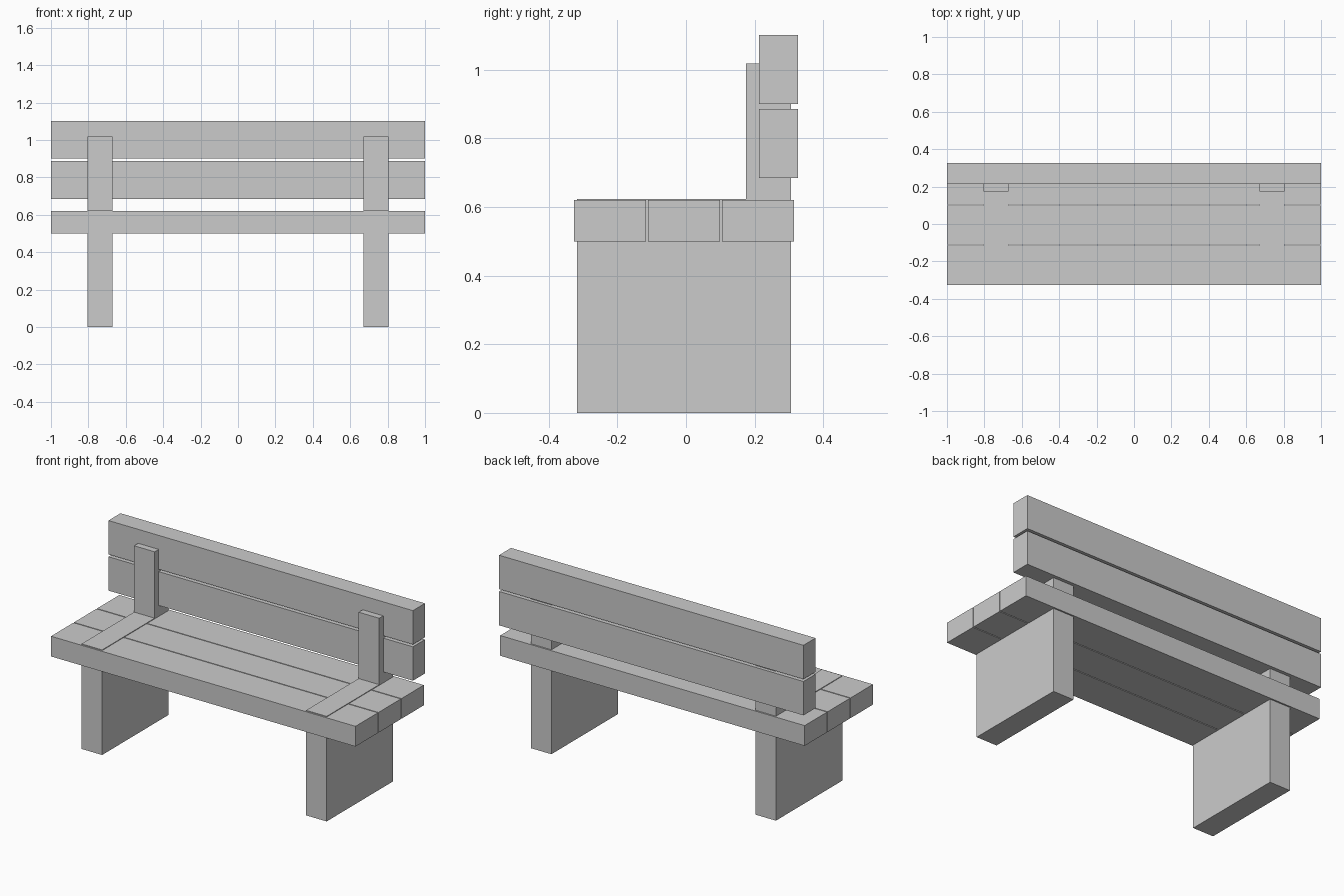
import bpy, bmesh

if "Cube" in bpy.data.objects:
    bpy.data.objects.remove(bpy.data.objects["Cube"])


def extrude_profile(name, yz, x0, x1):
    """Extrude a closed y-z outline from x0 to x1."""
    bm = bmesh.new()
    face = bm.faces.new([bm.verts.new((x0, y, z)) for y, z in yz])
    ext = bmesh.ops.extrude_face_region(bm, geom=[face])
    moved = [g for g in ext["geom"] if isinstance(g, bmesh.types.BMVert)]
    bmesh.ops.translate(bm, verts=moved, vec=(x1 - x0, 0, 0))
    bmesh.ops.recalc_face_normals(bm, faces=bm.faces)
    mesh = bpy.data.meshes.new(name)
    bm.to_mesh(mesh)
    bm.free()
    obj = bpy.data.objects.new(name, mesh)
    bpy.context.collection.objects.link(obj)
    return obj


def plank(name, y0, y1, z0, z1):
    return extrude_profile(name, [(y0, z0), (y1, z0), (y1, z1), (y0, z1)], -1, 1)


# Seat planks, separated by narrow gaps
for i in range(3):
    y = -0.326 + i * 0.2155
    plank(f"seat_plank_{i + 1}", y, y + 0.21, 0.5, 0.62)

# Backrest planks
for i in range(2):
    z = 0.685 + i * 0.215
    plank(f"back_plank_{i + 1}", 0.213, 0.326, z, z + 0.201)

# L-shaped end supports: leg slab and back upright in one piece
support = [(-0.318, 0), (0.306, 0), (0.306, 1.018),
           (0.175, 1.018), (0.175, 0.624), (-0.318, 0.624)]
for name, x in (("left_support", -0.805), ("right_support", 0.67)):
    extrude_profile(name, support, x, x + 0.135)
